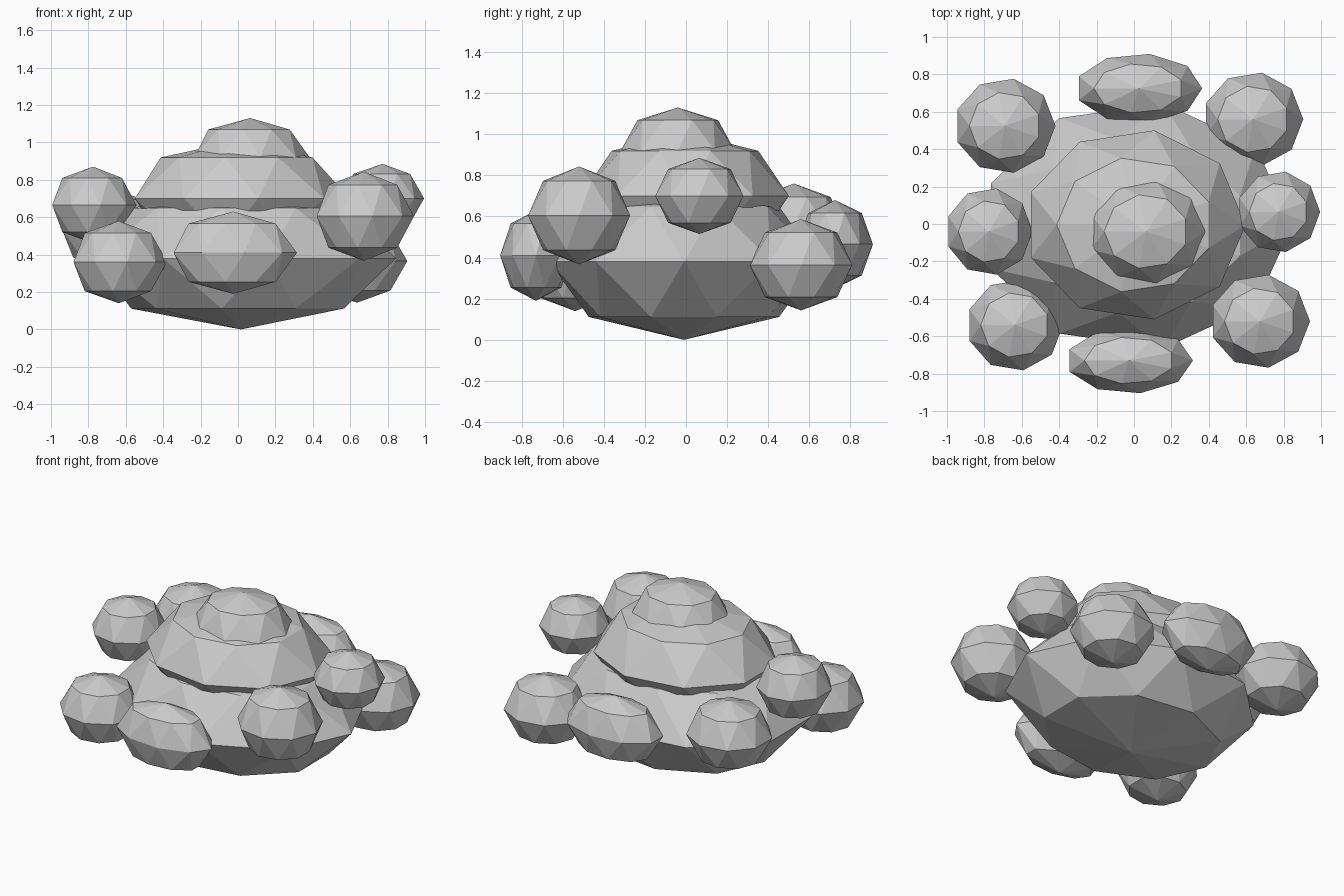
import bpy
import bmesh
from math import sin, cos, radians

if "Cube" in bpy.data.objects:
    bpy.data.objects.remove(bpy.data.objects["Cube"])

SEGMENTS = 9


def puff(name, centre, radii):
    """Low-poly ellipsoid: two poles and three rings, alternate rings staggered by half a step."""
    bm = bmesh.new()

    def vert(lat, lon):
        unit = (cos(lat) * cos(lon), cos(lat) * sin(lon), sin(lat))
        return bm.verts.new([r * u for r, u in zip(radii, unit)])

    step = radians(360 / SEGMENTS)
    bottom, top = vert(radians(-90), 0), vert(radians(90), 0)
    low, mid, high = [
        [vert(radians(lat), (i + shift) * step) for i in range(SEGMENTS)]
        for lat, shift in ((-45, 0.5), (0, 0), (45, 0.5))
    ]
    for i in range(SEGMENTS):
        j = (i + 1) % SEGMENTS
        for tri in (
            (bottom, low[j], low[i]),
            (low[i], low[j], mid[j]),
            (mid[i], low[i], mid[j]),
            (mid[i], mid[j], high[i]),
            (high[i], mid[j], high[j]),
            (high[i], high[j], top),
        ):
            bm.faces.new(tri)
    bmesh.ops.recalc_face_normals(bm, faces=bm.faces[:])
    mesh = bpy.data.meshes.new(name)
    bm.to_mesh(mesh)
    bm.free()
    obj = bpy.data.objects.new(name, mesh)
    obj.location = centre
    bpy.context.collection.objects.link(obj)


# Stacked central mounds
puff("base_mound", (0.015, -0.01, 0.38), (0.83, 0.665, 0.38))
puff("middle_mound", (0.005, -0.005, 0.70), (0.592, 0.513, 0.31))
puff("top_mound", (0.065, -0.04, 0.92), (0.318, 0.282, 0.21))

# Surrounding clumps
puff("front_clump", (-0.025, -0.73, 0.41), (0.34, 0.177, 0.22))
puff("back_clump", (0.025, 0.725, 0.465), (0.34, 0.187, 0.215))
puff("left_clump", (-0.775, -0.04, 0.665), (0.232, 0.234, 0.205))
puff("right_clump", (0.773, 0.065, 0.70), (0.222, 0.218, 0.185))
puff("front_left_clump", (-0.637, -0.54, 0.36), (0.258, 0.246, 0.22))
puff("front_right_clump", (0.673, -0.52, 0.605), (0.268, 0.252, 0.238))
puff("back_left_clump", (-0.69, 0.525, 0.54), (0.27, 0.255, 0.22))
puff("back_right_clump", (0.637, 0.56, 0.365), (0.268, 0.253, 0.222))
